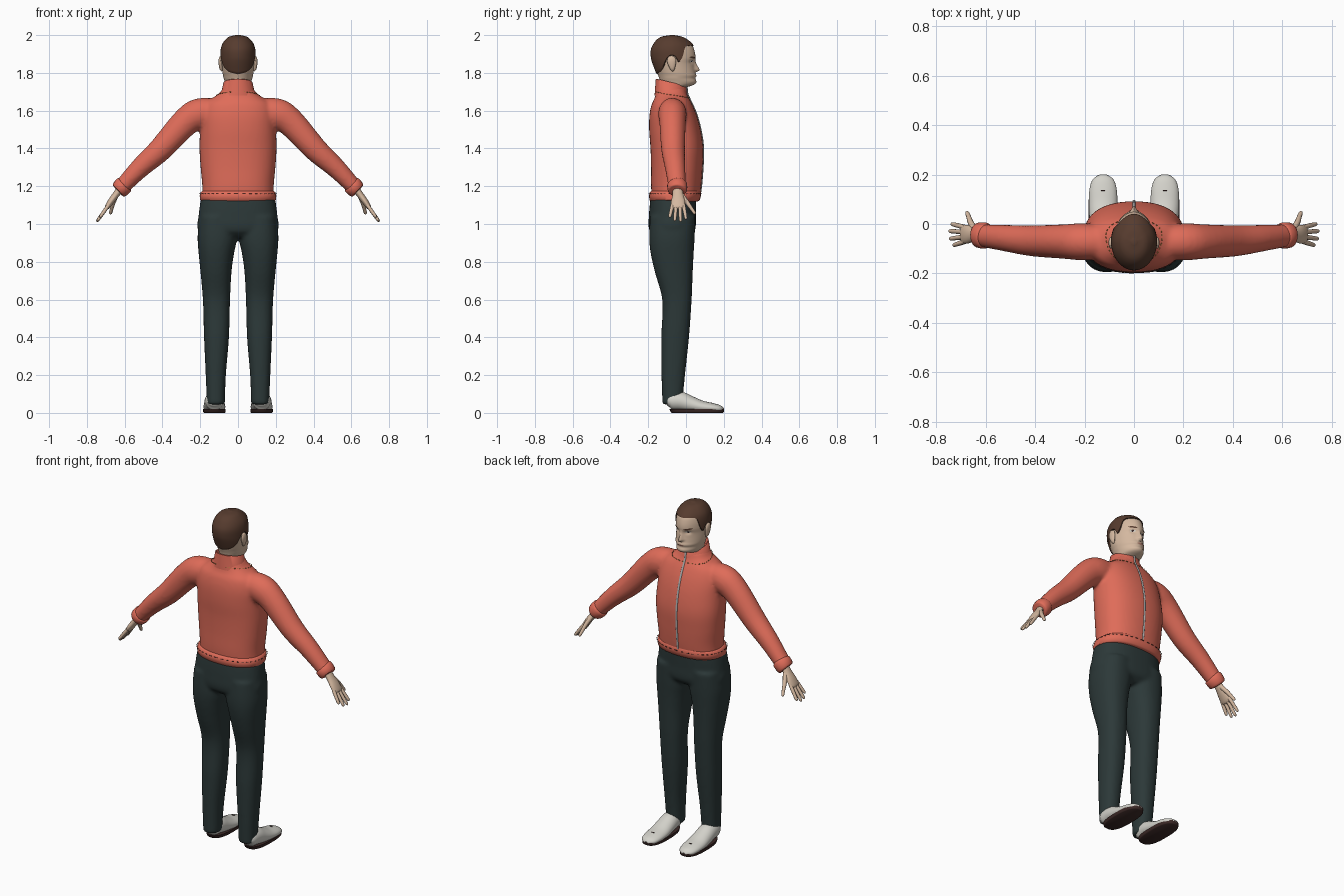
import bpy, bmesh
from math import sin, cos, pi, asin, exp, copysign
from mathutils import Vector

cube = bpy.data.objects.get("Cube")
if cube:
    bpy.data.objects.remove(cube)


def material(name, r, g, b):
    m = bpy.data.materials.new(name)
    m.use_nodes = True
    m.diffuse_color = (r, g, b, 1)
    m.node_tree.nodes["Principled BSDF"].inputs["Base Color"].default_value = (r, g, b, 1)
    return m


coral = material("coral cloth", .74, .15, .10)
trouser = material("dark trouser cloth", .025, .04, .04)
brown = material("brown hair", .095, .045, .028)
skin = material("skin", .66, .48, .35)
white = material("off white", .66, .65, .60)
dark = material("dark sole", .045, .022, .02)
metal = material("zip grey", .42, .42, .42)
gold = material("gold thread", .33, .2, .04)
rose = material("lip rose", .42, .2, .15)


def interp(rows, t):
    """Smooth interpolation of table rows by their first column."""
    t = min(max(t, rows[0][0]), rows[-1][0])
    i = max(k for k in range(len(rows) - 1) if rows[k][0] <= t)
    p, q = rows[i], rows[i + 1]
    before, after = rows[max(i - 1, 0)], rows[min(i + 2, len(rows) - 1)]
    h = q[0] - p[0]
    u = (t - p[0]) / h
    out = [t]
    for c in range(1, len(p)):
        m0 = (q[c] - before[c]) / (q[0] - before[0]) * h
        m1 = (after[c] - p[c]) / (after[0] - p[0]) * h
        d = q[c] - p[c]
        out.append(p[c] + u * (m0 + u * (3 * d - 2 * m0 - m1 + u * (m0 + m1 - 2 * d))))
    return out


def power(v, n):
    return copysign(abs(v) ** (2 / n), v)


def outline(row, a, n=2.3, off=0):
    """Point on a level section (z, x0, x1, y0, y1); angle zero is +y."""
    z, x0, x1, y0, y1 = row
    return Vector(((x0 + x1) / 2 + ((x1 - x0) / 2 + off) * power(sin(a), n),
                   (y0 + y1) / 2 + ((y1 - y0) / 2 + off) * power(cos(a), n), z))


def sym(rows):
    return [(z, -w, w, y0, y1) for z, w, y0, y1 in rows]


def skin_rings(bm, rings, caps=True):
    loops = [[bm.verts.new(p) for p in ring] for ring in rings]
    n = len(loops[0])
    for lo, hi in zip(loops, loops[1:]):
        for i in range(n):
            j = (i + 1) % n
            bm.faces.new((lo[i], lo[j], hi[j], hi[i]))
    if caps:
        bm.faces.new(loops[0][::-1])
        bm.faces.new(loops[-1])


def loft(bm, rows, steps=30, n=2.3, sides=40, side=1, tilt=0):
    """Stack level sections; steps=0 uses the rows as they stand."""
    if steps:
        lo, hi = rows[0][0], rows[-1][0]
        rows = [interp(rows, lo + (hi - lo) * k / steps) for k in range(steps + 1)]
    rings = [[outline(r, 2 * pi * i / sides, n) for i in range(sides)] for r in rows]
    skin_rings(bm, [[Vector((side * p.x, p.y, p.z + tilt * (p.y + .16))) for p in r] for r in rings])


def tube(bm, pts, across=(0, 1, 0), sides=16, side=1, floor=-1, fine=4):
    """Sweep an ellipse along points (x, y, z, radius, radius across)."""
    table = [(k, *p) for k, p in enumerate(pts)]
    last = len(pts) - 1
    pts = [interp(table, k / fine)[1:] for k in range(last * fine + 1)]
    rings = []
    for k, p in enumerate(pts):
        along = Vector(pts[min(k + 1, len(pts) - 1)][:3]) - Vector(pts[max(k - 1, 0)][:3])
        along.normalize()
        b = Vector(across)
        b = (b - along * b.dot(along)).normalized()
        c = along.cross(b)
        ring = []
        for i in range(sides):
            a = 2 * pi * i / sides
            v = Vector(p[:3]) + c * p[3] * cos(a) + b * p[4] * sin(a)
            ring.append((side * v.x, v.y, max(v.z, floor)))
        rings.append(ring)
    skin_rings(bm, rings)


def finish(name, bm, mat, fuse=0):
    bmesh.ops.recalc_face_normals(bm, faces=bm.faces)
    me = bpy.data.meshes.new(name)
    bm.to_mesh(me)
    bm.free()
    me.materials.append(mat)
    ob = bpy.data.objects.new(name, me)
    bpy.context.collection.objects.link(ob)
    bpy.ops.object.select_all(action="DESELECT")
    bpy.context.view_layer.objects.active = ob
    ob.select_set(True)
    bpy.ops.object.shade_smooth_by_angle(angle=.9)
    if fuse:
        r = ob.modifiers.new("fuse", "REMESH")
        r.mode, r.voxel_size, r.use_smooth_shade = "VOXEL", fuse, True
        s = ob.modifiers.new("soften", "SMOOTH")
        s.factor, s.iterations = .5, 6
    return ob


# Jacket: torso and sleeves fused into one surface
torso = sym([(1.13, .19, -.18, .07), (1.2, .189, -.185, .08), (1.3, .198, -.185, .088),
             (1.4, .204, -.188, .091), (1.5, .201, -.195, .077), (1.58, .196, -.193, .055),
             (1.64, .175, -.18, .03), (1.665, .14, -.166, .016), (1.69, .1, -.16, .004),
             (1.72, .08, -.155, -.002)])
sleeve = [(.08, -.075, 1.6, .06, .06), (.2, -.072, 1.585, .082, .075), (.28, -.071, 1.537, .075, .07),
          (.41, -.068, 1.395, .064, .063), (.52, -.057, 1.295, .053, .054), (.63, -.045, 1.18, .041, .045)]
bm = bmesh.new()
loft(bm, torso, steps=40, sides=56)
for s in (1, -1):
    tube(bm, sleeve, sides=24, side=s)
finish("jacket", bm, coral, fuse=.01)

# Collar, hem and cuffs
bm = bmesh.new()
loft(bm, sym([(1.68, .104, -.166, .01), (1.70, .092, -.165, .008), (1.767, .077, -.16, .002),
              (1.77, .073, -.156, -.002), (1.765, .068, -.15, -.006), (1.73, .066, -.15, -.008)]),
     steps=0, n=2, tilt=-.24)
finish("collar", bm, coral)
hem = sym([(1.12, .19, -.186, .064), (1.126, .2, -.193, .073), (1.15, .203, -.196, .079),
           (1.168, .198, -.192, .08), (1.176, .187, -.183, .076)])
bm = bmesh.new()
loft(bm, hem, steps=0, sides=56)
finish("jacket_hem", bm, coral)
bm = bmesh.new()
for s in (1, -1):
    tube(bm, [(.598, -.048, 1.212, .042, .046), (.604, -.047, 1.206, .05, .053),
              (.628, -.045, 1.18, .047, .051), (.634, -.045, 1.174, .038, .042)], sides=24, side=s, fine=2)
finish("cuffs", bm, coral)

# Zip and stitching
bm = bmesh.new()
heights = [1.17 + .03 * k for k in range(17)]
tube(bm, [(0, interp(torso, z)[4] + .001, z, .006, .004) for z in heights]
     + [(0, .009, 1.685, .006, .004), (0, .004, 1.728, .006, .004)], fine=1, sides=8)
finish("zip", bm, metal)


def stitches(name, mat, rows, height, count):
    bm = bmesh.new()
    for k in range(count):
        ends = [2 * pi * (k + e) / count for e in (0, .45)]
        pts = [outline(interp(rows, height(a)), a, off=.003) for a in ends]
        tube(bm, [(*p, .0018, .0018) for p in pts], across=(.3, .2, 1), sides=6, fine=1)
    finish(name, bm, mat)


stitches("neck_stitching", gold, torso, lambda a: 1.684 - .016 * cos(a), 36)
stitches("hem_stitching", dark, hem, lambda a: 1.16, 40)

# Trousers: hips and legs fused
leg = [(.045, .07, .165, -.125, -.02), (.2, .064, .171, -.13, -.005), (.4, .048, .18, -.131, .016),
       (.6, .042, .186, -.126, .03), (.75, .034, .199, -.166, .036), (.85, .02, .209, -.188, .041),
       (.93, .004, .214, -.195, .046), (1.04, .01, .205, -.19, .05)]
bm = bmesh.new()
for s in (1, -1):
    loft(bm, leg, side=s, steps=40)
loft(bm, sym([(.93, .15, -.16, .01), (.965, .21, -.194, .047), (1.05, .208, -.196, .052),
              (1.14, .196, -.188, .055)]), n=2.4)
finish("trousers", bm, trouser, fuse=.01)

# Shoes with soles and a seam over the toe
upper = [(-.105, .055, .018, .03), (-.08, .062, .046, .046), (-.03, .062, .05, .052),
         (.02, .047, .044, .055), (.08, .032, .034, .058), (.14, .026, .026, .055),
         (.18, .021, .019, .042), (.2, .018, .006, .014)]
bm = bmesh.new()
for s in (1, -1):
    tube(bm, [(.125, y, z, h, w) for y, z, h, w in upper], across=(1, 0, 0), sides=28, side=s, floor=.012)
finish("shoes", bm, white)
bm = bmesh.new()
for s in (1, -1):
    loft(bm, [(0, .07, .18, -.075, .195), (.004, .066, .184, -.08, .2), (.02, .066, .184, -.088, .201)],
         steps=0, n=2.6, side=s)
finish("soles", bm, dark)
bm = bmesh.new()
for s in (1, -1):
    for x in (.1, .125, .15):
        z = .054 - 14 * (x - .125) ** 2
        tube(bm, [(x - .008, .135, z, .0025, .0025), (x + .008, .135, z, .0025, .0025)],
             sides=6, side=s, fine=1)
finish("shoe_seams", bm, dark)

# Hands: palm, four fingers and thumb
bm = bmesh.new()
for s in (1, -1):
    tube(bm, [(.61, -.045, 1.205, .022, .026), (.645, -.043, 1.157, .018, .028),
              (.672, -.042, 1.12, .017, .037), (.692, -.042, 1.09, .013, .037),
              (.699, -.042, 1.08, .005, .031)], sides=20, side=s)
    for k, reach in enumerate((.86, 1, .96, .74)):
        y = -.013 - .0195 * k
        spread = (.016 - .012 * k) * reach
        tube(bm, [(.685 + f * .063 * reach, y + f * spread, 1.1 - f * .088 * reach, r, r)
                  for f, r in ((0, .01), (.5, .0095), (.9, .008), (1, .003))], sides=10, side=s)
    tube(bm, [(.642, -.025, 1.155, .013, .013), (.66, .005, 1.115, .012, .012),
              (.669, .03, 1.08, .0095, .0095), (.675, .045, 1.058, .008, .008),
              (.677, .049, 1.052, .002, .002)], across=(1, 0, 0), sides=10, side=s)
finish("hands", bm, skin)

# Head: sections shaped by a nose ridge and eye sockets
skull = sym([(1.69, .062, -.13, -.014), (1.718, .064, -.134, -.012), (1.736, .066, -.136, .04),
             (1.752, .07, -.138, .055), (1.772, .076, -.142, .049), (1.786, .079, -.147, .055),
             (1.8, .082, -.152, .05), (1.85, .086, -.171, .043), (1.88, .087, -.179, .05),
             (1.92, .085, -.179, .044), (1.95, .076, -.165, .03), (1.975, .056, -.143, -.001),
             (1.988, .035, -.115, -.032), (1.993, .006, -.078, -.066)])


def face_point(a, z, off=0):
    p = outline(interp(skull, z), a, 2, off)
    p.x *= 1 - .12 * max(0, cos(a))
    if cos(a) > 0:
        ridge = max(0, min((1.873 - z) / .055, (z - 1.802) / .012, 1))
        p.y += .026 * ridge * exp(-(p.x / (.008 + .006 * ridge)) ** 2)
        p.y -= .009 * exp(-((abs(p.x) - .034) / .014) ** 2 - ((z - 1.86) / .011) ** 2)
    return p


around = [2 * pi * i / 88 for i in range(88)]
bm = bmesh.new()
skin_rings(bm, [[face_point(a, 1.69 + .303 * sin(k / 80 * pi / 2)) for a in around] for k in range(81)])
finish("head", bm, skin)
bm = bmesh.new()
for s in (1, -1):
    tube(bm, [(.084, -.07, 1.81, .004, .006), (.09, -.072, 1.825, .009, .014), (.093, -.076, 1.86, .01, .024),
              (.092, -.078, 1.882, .007, .018), (.088, -.078, 1.89, .002, .005)], side=s)
finish("ears", bm, skin)

# Hair cap: runs from a hairline that varies with direction up to the crown
hairline = [(0, 1.942), (.7, 1.942), (1, 1.93), (1.2, 1.875), (1.35, 1.855), (1.5, 1.885),
            (1.8, 1.885), (2.1, 1.835), (2.5, 1.805), (pi, 1.79)]
bm = bmesh.new()
rings = []
for k in range(41):
    ring = []
    for a in around:
        low = interp(hairline, a if a <= pi else 2 * pi - a)[1]
        p = face_point(a, low + (1.993 - low) * sin(k / 40 * pi / 2), .007 if k else -.003)
        p.z += .007 * k / 40
        ring.append(p)
    rings.append(ring)
skin_rings(bm, rings)
bm.faces.ensure_lookup_table()
bmesh.ops.delete(bm, geom=[f for f in bm.faces if len(f.verts) > 4 and f.calc_center_median().z < 1.95],
                 context="FACES")
finish("hair", bm, brown)


# Face details: thin plates laid on the head surface
def plates(name, mat, x, z, w, h, off, slope=0, sides=(1, -1)):
    bm = bmesh.new()
    for s in sides:
        def spot(u, v):
            px, pz = x + w * u, z + h * v + slope * w * u
            return face_point(s * asin(px / .076), pz, off)
        rim = [bm.verts.new(spot(cos(a), sin(a))) for a in (2 * pi * i / 20 for i in range(20))]
        mid = bm.verts.new(spot(0, 0))
        for i in range(20):
            bm.faces.new((mid, rim[i], rim[(i + 1) % 20]))
    finish(name, bm, mat)


plates("eyes", white, .033, 1.862, .013, .006, .002)
plates("irises", dark, .033, 1.862, .005, .0055, .0035)
plates("eyebrows", brown, .035, 1.881, .019, .0045, .003, slope=.12)
plates("lips", rose, 0, 1.783, .022, .005, .002, sides=(1,))
